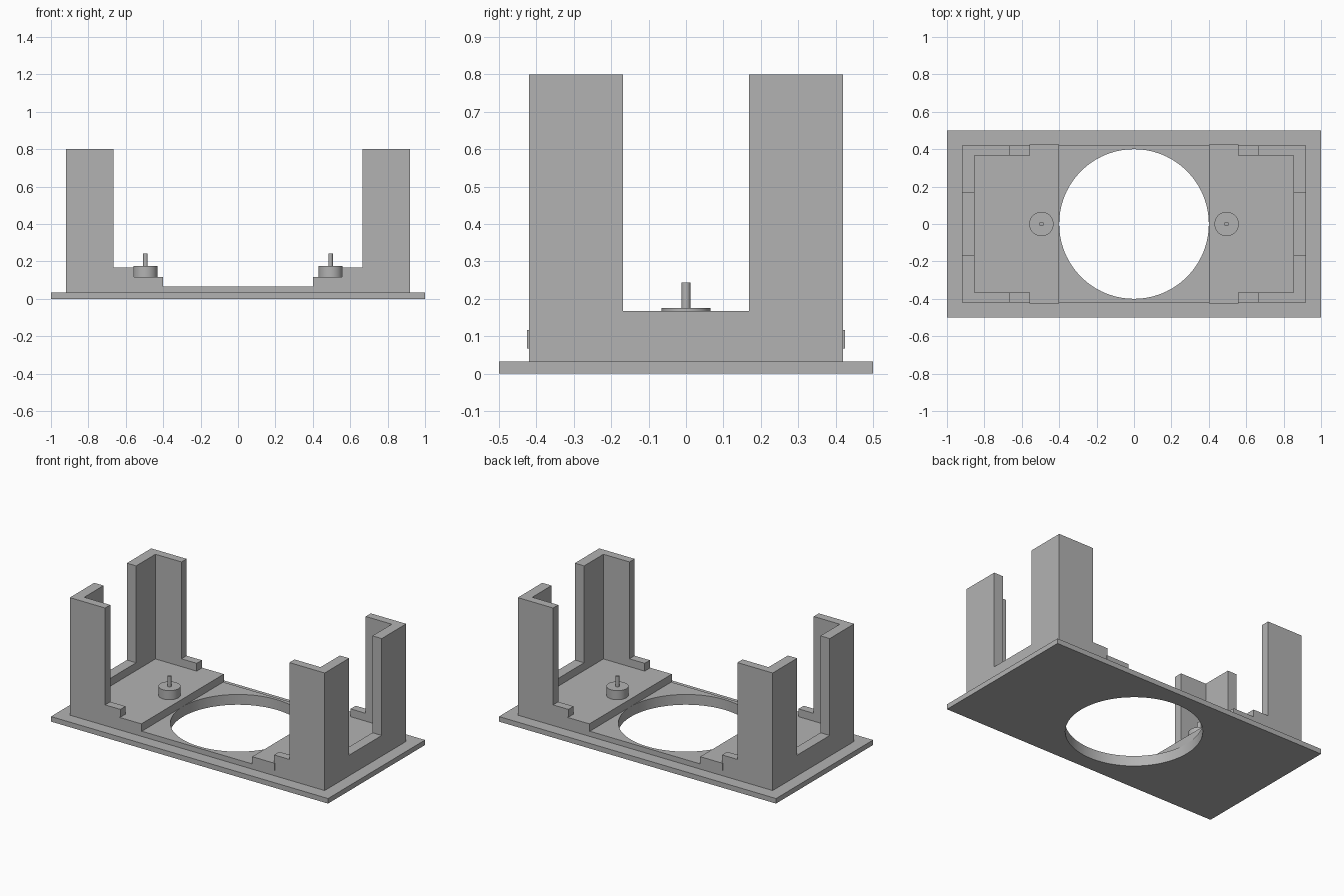
import bpy
import bmesh
from math import radians

if "Cube" in bpy.data.objects:
    bpy.data.objects.remove(bpy.data.objects["Cube"], do_unlink=True)

# Single plain grey finish
grey = bpy.data.materials.new("plain_grey")
grey.use_nodes = True
GREY = (0.45, 0.45, 0.45, 1)
grey.diffuse_color = GREY
grey.node_tree.nodes["Principled BSDF"].inputs["Base Color"].default_value = GREY

# Shared sizes
BASE_TOP, DECK_TOP, FLOOR_TOP, WALL_TOP, TOWER_TOP = 0.033, 0.067, 0.117, 0.168, 0.8
OUT_X, OUT_Y = 0.92, 0.42      # outside of the walls
IN_X, IN_Y = 0.853, 0.367      # inside of the walls
WALL_END = 0.555               # where the low side walls stop
TOWER_X, TOWER_Y = 0.665, 0.168  # where the tower arms stop
HOLE_R = 0.4


def prism(name, points, z0, z1):
    """Extrude a flat outline from z0 to z1."""
    bm = bmesh.new()
    face = bm.faces.new([bm.verts.new((x, y, z0)) for x, y in points])
    extruded = bmesh.ops.extrude_face_region(bm, geom=[face])["geom"]
    verts = [g for g in extruded if isinstance(g, bmesh.types.BMVert)]
    bmesh.ops.translate(bm, verts=verts, vec=(0, 0, z1 - z0))
    bmesh.ops.recalc_face_normals(bm, faces=bm.faces)
    mesh = bpy.data.meshes.new(name)
    bm.to_mesh(mesh)
    bm.free()
    mesh.materials.append(grey)
    obj = bpy.data.objects.new(name, mesh)
    bpy.context.collection.objects.link(obj)
    return obj


def slab(name, x0, x1, y, z0, z1):
    return prism(name, [(x0, -y), (x1, -y), (x1, y), (x0, y)], z0, z1)


def cylinder(name, x, radius, z0, z1, sides=48):
    bpy.ops.mesh.primitive_cylinder_add(vertices=sides, radius=radius, depth=z1 - z0,
                                        location=(x, 0, (z0 + z1) / 2))
    obj = bpy.context.object
    obj.name = name
    obj.data.materials.append(grey)
    bpy.ops.object.shade_smooth_by_angle(angle=radians(30))
    return obj


# Base plate and raised deck, both pierced by the round opening
cutter = cylinder("opening_cutter", 0, HOLE_R, -0.1, 0.3, 96)
cutter.hide_render = True
cutter.hide_viewport = True
cutter.display_type = 'WIRE'
for plate in (slab("base_plate", -1, 1, 0.5, 0, BASE_TOP),
              slab("deck", -OUT_X, OUT_X, OUT_Y, BASE_TOP, DECK_TOP)):
    cut = plate.modifiers.new("round_opening", 'BOOLEAN')
    cut.operation = 'DIFFERENCE'
    cut.solver = 'EXACT'
    cut.object = cutter

for side, s in (("left", 1), ("right", -1)):
    # Cross bar beside the opening, slightly proud of the walls, and tray floor
    slab(side + "_cross_bar", s * HOLE_R, s * 0.56, 0.425, DECK_TOP, FLOOR_TOP)
    slab(side + "_tray_floor", s * 0.56, s * IN_X, IN_Y, DECK_TOP, FLOOR_TOP)

    # Low U-shaped wall around the tray
    outline = [(WALL_END, -OUT_Y), (OUT_X, -OUT_Y), (OUT_X, OUT_Y), (WALL_END, OUT_Y),
               (WALL_END, IN_Y), (IN_X, IN_Y), (IN_X, -IN_Y), (WALL_END, -IN_Y)]
    prism(side + "_low_wall", [(s * x, y) for x, y in outline], DECK_TOP, WALL_TOP)

    # L-shaped corner towers
    corner = [(TOWER_X, OUT_Y), (OUT_X, OUT_Y), (OUT_X, TOWER_Y),
              (IN_X, TOWER_Y), (IN_X, IN_Y), (TOWER_X, IN_Y)]
    for end, t in (("front", -1), ("back", 1)):
        prism(f"{side}_{end}_tower", [(s * x, t * y) for x, y in corner], WALL_TOP, TOWER_TOP)

    # Round boss with its pin
    cylinder(side + "_boss", s * 0.495, 0.065, FLOOR_TOP, 0.176)
    cylinder(side + "_pin", s * 0.495, 0.012, 0.176, 0.243, 24)
